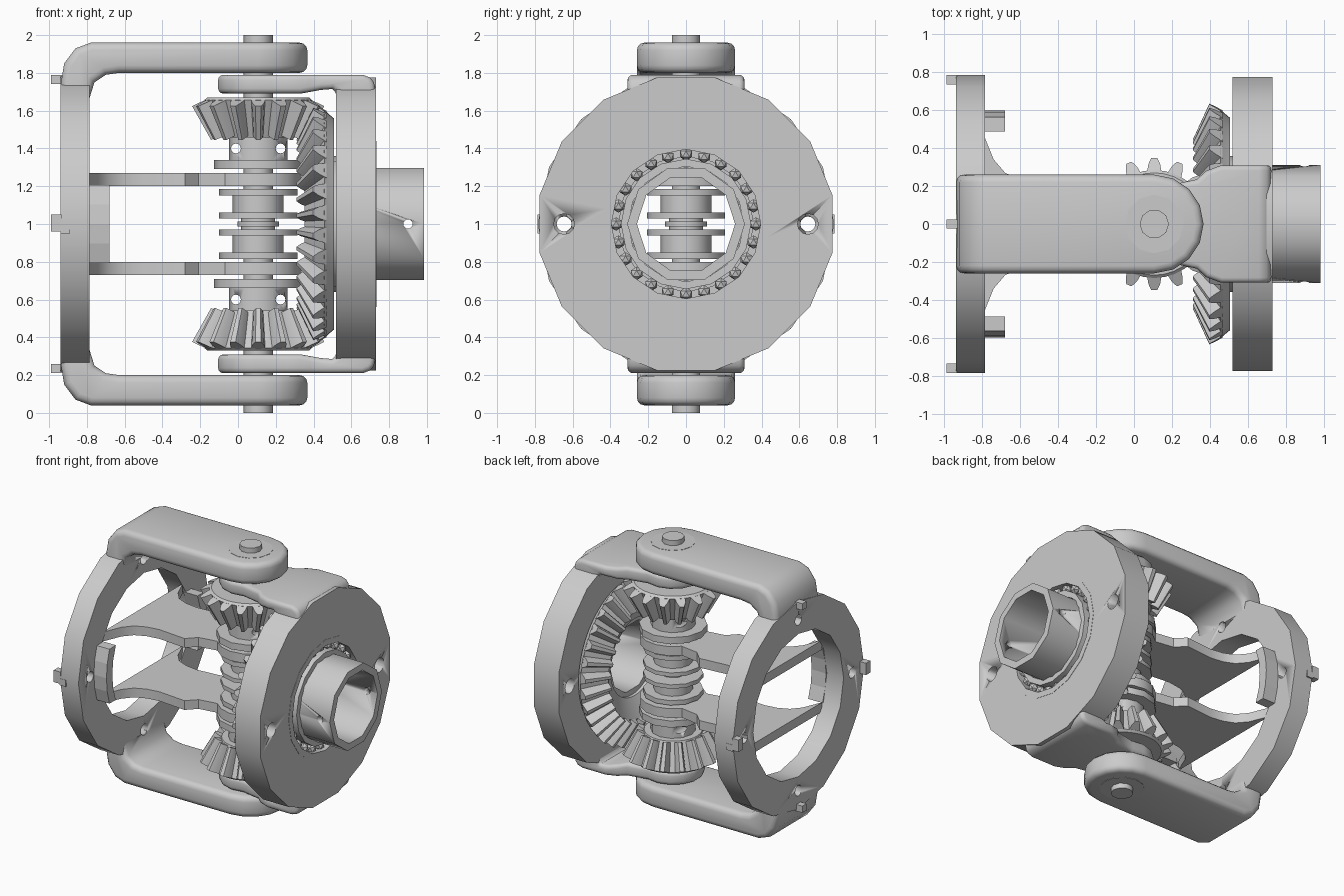
import bpy, bmesh
from math import sin, cos, pi, radians

if "Cube" in bpy.data.objects:
    bpy.data.objects.remove(bpy.data.objects["Cube"])

A = 0.107          # x position of the vertical shaft; all z values are relative to z = 1
C = (0, 0, 1)
S = (A, 0, 1)


def finish(name, bm, loc=C, smooth=40):
    bmesh.ops.remove_doubles(bm, verts=bm.verts, dist=1e-5)
    bmesh.ops.recalc_face_normals(bm, faces=bm.faces)
    me = bpy.data.meshes.new(name)
    bm.to_mesh(me)
    bm.free()
    ob = bpy.data.objects.new(name, me)
    ob.location = loc
    bpy.context.collection.objects.link(ob)
    activate(ob)
    if smooth:
        bpy.ops.object.shade_smooth_by_angle(angle=radians(smooth))
    return ob


def activate(ob):
    bpy.ops.object.select_all(action='DESELECT')
    ob.select_set(True)
    bpy.context.view_layer.objects.active = ob


def orient(axis, u, v, h):
    return {'x': (h, u, v), 'y': (v, h, u), 'z': (u, v, h)}[axis]


def lathe_into(bm, prof, axis, n, phase=0.0):
    rings = []
    for i in range(n):
        t = 2 * pi * (i + phase) / n
        rings.append([bm.verts.new(orient(axis, r * cos(t), r * sin(t), h)) for r, h in prof])
    m = len(prof)
    for i in range(n):
        a, b = rings[i], rings[(i + 1) % n]
        for j in range(m):
            k = (j + 1) % m
            bm.faces.new((a[j], b[j], b[k], a[k]))


def lathe(name, prof, axis='z', n=16, loc=C, phase=0.0):
    bm = bmesh.new()
    lathe_into(bm, prof, axis, n, phase)
    return finish(name, bm, loc)


def tube(name, r0, r1, h0, h1, **kw):
    return lathe(name, [(r0, h0), (r1, h0), (r1, h1), (r0, h1)], **kw)


def prism(name, pts, plane, lo, hi, smooth=0):
    bm = bmesh.new()
    put = (lambda a, b, h: (a, h, b)) if plane == 'xz' else (lambda a, b, h: (a, b, h))
    lower = [bm.verts.new(put(a, b, lo)) for a, b in pts]
    upper = [bm.verts.new(put(a, b, hi)) for a, b in pts]
    bm.faces.new(lower)
    bm.faces.new(upper)
    for i in range(len(pts)):
        j = (i + 1) % len(pts)
        bm.faces.new((lower[i], lower[j], upper[j], upper[i]))
    return finish(name, bm, C, smooth)


def boolean(ob, cutter, op='DIFFERENCE'):
    m = ob.modifiers.new('bool', 'BOOLEAN')
    m.object, m.operation, m.solver = cutter, op, 'EXACT'
    activate(ob)
    bpy.ops.object.modifier_move_to_index(modifier='bool', index=0)
    bpy.ops.object.modifier_apply(modifier='bool')
    bpy.data.objects.remove(cutter)


def drill(ob, axis, r, h0, h1, loc):
    boolean(ob, tube('drill', 0, r, h0, h1, axis=axis, n=12, loc=loc))


def mirror_z(ob):
    m = ob.modifiers.new('mirror', 'MIRROR')
    m.use_axis = (False, False, True)
    return ob


def arc(cx, r, a0, a1, n):
    return [(cx + r * cos(radians(a0 + (a1 - a0) * i / n)),
             r * sin(radians(a0 + (a1 - a0) * i / n))) for i in range(n + 1)]


def bracket(name, side, plan):
    # side profile cut to the plan outline, then rounded
    ob = prism(name, side, 'xz', -0.5, 0.5)
    boolean(ob, prism('plan', plan, 'xy', 0.3, 1.2), 'INTERSECT')
    b = ob.modifiers.new('bevel', 'BEVEL')
    b.width, b.segments, b.limit_method, b.angle_limit = 0.04, 3, 'ANGLE', radians(45)
    activate(ob)
    bpy.ops.object.modifier_apply(modifier='bevel')
    bpy.ops.object.shade_smooth_by_angle(angle=radians(40))
    return ob


def bevel_gear(name, core, axis, n, root, tip, d0, d1, phase=0.0):
    # conical core with tapering teeth aimed at the shaft crossing
    bm = bmesh.new()
    lathe_into(bm, core, axis, 2 * n)
    step = 2 * pi / n
    mid = (root + tip) / 2
    half = [(-.36, root - 1), (-.25, mid), (-.11, tip), (.11, tip), (.25, mid), (.36, root - 1)]
    for i in range(n):
        ends = []
        for d in (d0, d1):
            ring = []
            for w, ph in half:
                t, p = (i + phase + w) * step, radians(ph)
                ring.append(bm.verts.new(orient(axis, d * sin(p) * cos(t), d * sin(p) * sin(t), d * cos(p))))
            bm.faces.new(ring)
            ends.append(ring)
        for j in range(6):
            k = (j + 1) % 6
            bm.faces.new((ends[0][j], ends[0][k], ends[1][k], ends[1][j]))
    return finish(name, bm, S, 25)


def box(name, x0, x1, y0, y1, z0, z1):
    return prism(name, [(x0, y0), (x1, y0), (x1, y1), (x0, y1)], 'xy', z0, z1)


# Left mounting ring with four bolt holes and locating tabs
ring = tube('left_ring', 0.54, 0.785, -0.94, -0.785, axis='x', n=16)
for y, z in ((.645, 0), (-.645, 0), (0, .645), (0, -.645)):
    drill(ring, 'x', 0.04, -1.1, -0.6, (0, y, 1 + z))
mirror_z(box('end_tab', -.99, -.93, -.025, .025, .74, .79))
for s in (-1, 1):
    y0, y1 = sorted((s * .735, s * .787))
    box('side_tab', -.99, -.935, y0, y1, -.04, .05)
    box('side_tab_foot', -.94, -.89, y0, y1, -.05, 0)

# Left arms, top and bottom
left = bracket('left_arm',
               [(-.937, .56), (-.937, .75), (-.92, .85), (-.86, .93), (-.78, .96), (.5, .96), (.5, .80),
                (-.63, .80), (-.70, .79), (-.76, .75), (-.788, .66), (-.788, .56)],
               [(-1, -.26)] + arc(A, .26, -90, 90, 8) + [(-1, .26)])
drill(left, 'x', 0.04, -1.1, -0.6, (0, 0, 1.645))
mirror_z(left)
mirror_z(tube('arm_bushing', 0.07, 0.155, 0.802, 0.962, n=12, loc=S))

# Two support plates from the left ring to the shaft, with curved stiffeners
edge = [(-.80, .48), (-.785, .45), (-.74, .34), (-.68, .27), (-.60, .235), (-.50, .22), (-.28, .24), (-.21, .17)]
mirror_z(prism('support_plate', edge + arc(A, .23, 140, -140, 12) + [(x, -y) for x, y in reversed(edge)],
               'xy', .20, .27, 30))
for s in (0, 180):
    outer, inner = arc(0, .60, s - 20, s + 20, 4), arc(0, .53, s + 23, s - 23, 4)
    ob = prism('ring_stiffener', outer + inner, 'xy', -.80, -.68)
    for v in ob.data.vertices:
        v.co = orient('x', *v.co)

# Right disc with bolt holes
disc = tube('right_disc', 0.42, 0.79, 0.52, 0.73, axis='x', n=16, phase=0.5)
for y in (-.645, .645):
    drill(disc, 'x', 0.055, 0.4, 0.9, (0, y, 1))

# Right arms, top and bottom
tip = arc(A, .217, 70, 290, 9)
mirror_z(bracket('right_arm',
                 [(-.3, .69), (-.3, .79), (.66, .79), (.70, .775), (.72, .75), (.727, .71), (.727, .55),
                  (.523, .55), (.523, .70), (.50, .715), (.44, .71), (.33, .69)],
                 tip + [(.33, -.235), (.38, -.28), (.46, -.31), (.9, -.31), (.9, .31), (.46, .31), (.38, .28),
                        (.33, .235)]))

# Output tube, its bearing and back washer
out = tube('output_tube', 0.26, 0.312, 0.45, 0.985, axis='x', n=10)
drill(out, 'y', 0.025, -0.6, 0.6, (0.9, 0, 1))
tube('bearing_inner_race', 0.305, 0.345, 0.53, 0.731, axis='x', n=16)
tube('bearing_outer_race', 0.395, 0.44, 0.53, 0.732, axis='x', n=16)
tube('gear_washer', 0.30, 0.36, 0.50, 0.535, axis='x', n=16)
bm = bmesh.new()
for i in range(24):
    t = 2 * pi * i / 24
    new = bmesh.ops.create_icosphere(bm, subdivisions=1, radius=0.036)['verts']
    bmesh.ops.translate(bm, verts=new, vec=(0.68, 0.37 * cos(t), 0.37 * sin(t)))
finish('bearing_balls', bm)

# Large bevel gear and the two pinions
bevel_gear('large_bevel_gear',
           [(.29, .32), (.424, .245), (.606, .35), (.585, .37), (.56, .40), (.29, .40)],
           'x', 32, 60, 65.5, .49, .70, 0.5)
mirror_z(bevel_gear('pinion', [(.07, .46), (.20, .4585), (.285, .656), (.27, .67), (.07, .67)],
                    'z', 16, 23.5, 29.3, .51, .715))

# Pinion hubs with pin holes and flanges
hub = lathe('pinion_hub', [(.07, .29), (.235, .29), (.235, .34), (.155, .34), (.155, .46), (.07, .46)],
            n=12, loc=S)
for s in (-1, 1):
    drill(hub, 'y', 0.026, -0.5, 0.5, (A + s * .118, 0, 1.4))
mirror_z(hub)

# Central spools and shaft
mirror_z(lathe('center_spool', [(0, 0), (.11, 0), (.11, .012), (.09, .012), (.09, .03), (.207, .03), (.207, .06),
                                (.135, .06), (.135, .15), (.207, .15), (.207, .185), (0, .185)], n=12, loc=S))
tube('shaft', 0, 0.077, -1, 1, n=10, loc=S)
